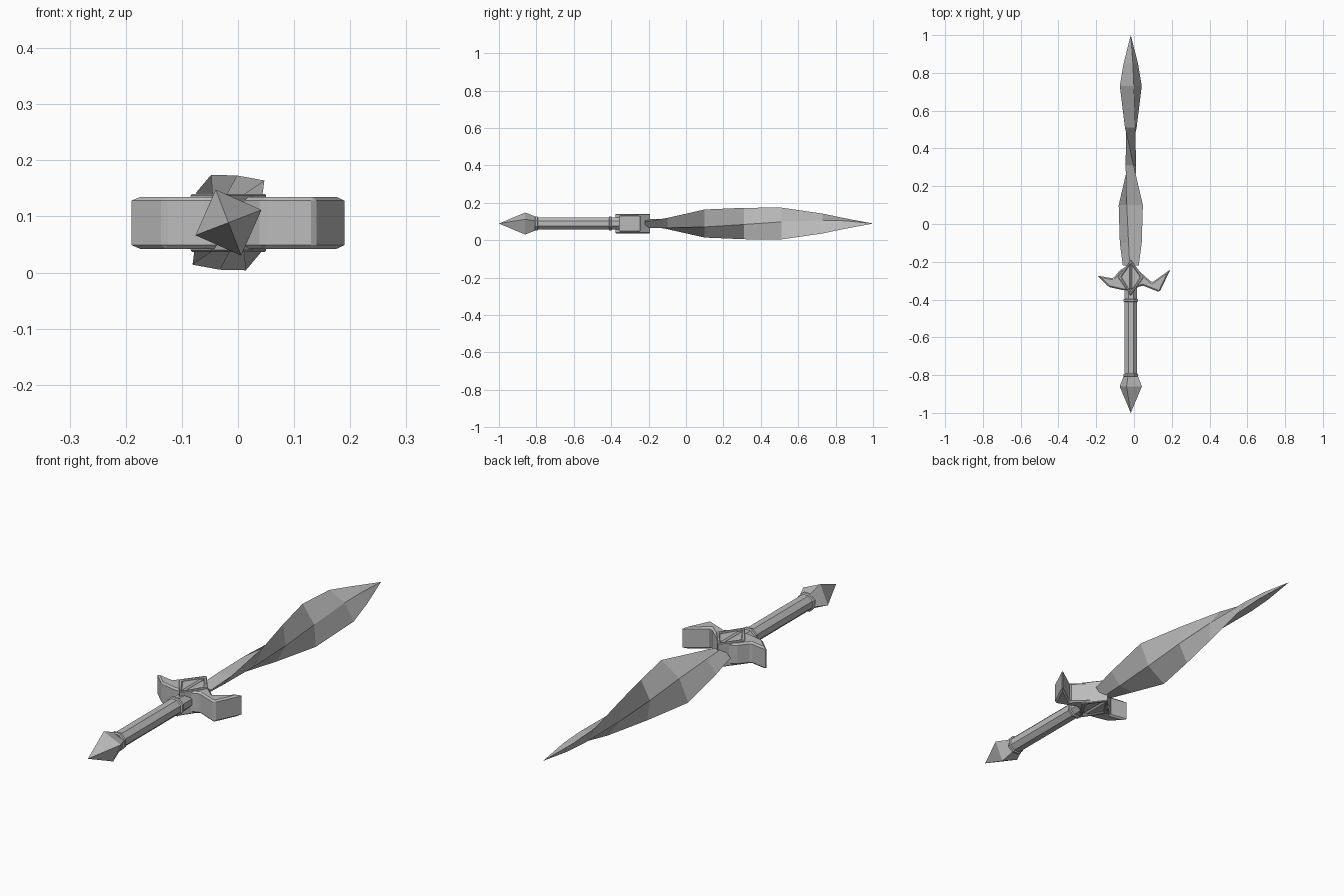
import bpy, bmesh, math

old = bpy.data.objects.get("Cube")
if old:
    bpy.data.objects.remove(old)

steel = bpy.data.materials.new("grey_steel")
steel.use_nodes = True
colour = (0.5, 0.5, 0.5, 1)
steel.diffuse_color = colour
steel.node_tree.nodes["Principled BSDF"].inputs["Base Color"].default_value = colour

CX, CZ = -0.017, 0.089   # long axis of the sword


def finish(name, bm, bevel=0):
    bmesh.ops.recalc_face_normals(bm, faces=bm.faces)
    mesh = bpy.data.meshes.new(name)
    bm.to_mesh(mesh)
    bm.free()
    mesh.materials.append(steel)
    obj = bpy.data.objects.new(name, mesh)
    bpy.context.collection.objects.link(obj)
    if bevel:
        mod = obj.modifiers.new("Bevel", "BEVEL")
        mod.width, mod.segments = bevel, 1
    return obj


def loft(name, sections):
    """Skin cross-sections (y, [(dx, dz), ...]) laid along the axis."""
    bm = bmesh.new()
    rings = [[bm.verts.new((CX + dx, y, CZ + dz)) for dx, dz in pts]
             for y, pts in sections]
    for a, b in zip(rings, rings[1:]):
        for i in range(len(a)):
            j = (i + 1) % len(a)
            bm.faces.new((a[i], a[j], b[j], b[i]))
    bm.faces.new(rings[0])
    bm.faces.new(rings[-1])
    bmesh.ops.remove_doubles(bm, verts=bm.verts, dist=0.0005)
    return finish(name, bm)


def circle(sides, radius, start=0):
    return [(radius * math.cos(math.radians(start) + math.tau * i / sides),
             radius * math.sin(math.radians(start) + math.tau * i / sides))
            for i in range(sides)]


def turned(name, sides, profile, start=0):
    return loft(name, [(y, circle(sides, r, start)) for y, r in profile])


def slab(outline, low, high):
    """Extrude a plan outline between two heights."""
    bm = bmesh.new()
    base = bm.faces.new([bm.verts.new((x, y, low)) for x, y in outline])
    new = bmesh.ops.extrude_face_region(bm, geom=[base])["geom"]
    for v in new:
        if isinstance(v, bmesh.types.BMVert):
            v.co.z = high
    bmesh.ops.recalc_face_normals(bm, faces=bm.faces)
    return bm


# Pommel, grip and its collars
turned("pommel", 4, [(-1, 0.0001), (-0.86, 0.063), (-0.795, 0.036)], 21)
turned("grip", 8, [(-0.81, 0.035), (-0.33, 0.035)], 22.5)
for name, y in (("pommel_collar", -0.8), ("guard_collar", -0.405)):
    turned(name, 8, [(y - 0.008, 0.036), (y - 0.005, 0.041),
                     (y + 0.005, 0.041), (y + 0.008, 0.036)], 22.5)

# Guard wings
left_wing = [(-0.017, -0.21), (0.045, -0.265), (0.095, -0.31), (0.193, -0.24),
             (0.137, -0.358), (0.127, -0.358), (0.045, -0.325), (-0.017, -0.35)]
right_wing = [(-0.017, -0.21), (-0.075, -0.245), (-0.11, -0.288), (-0.195, -0.273),
              (-0.132, -0.334), (-0.06, -0.35), (-0.017, -0.35)]
for name, outline in (("left_guard_wing", left_wing), ("right_guard_wing", right_wing)):
    finish(name, slab(outline, 0.042, 0.135), 0.007)

# Diamond boss with a raised rim and sunken panel on both faces
bm = slab([(CX, -0.19), (0.052, -0.28), (CX, -0.38), (-0.086, -0.28)], 0.037, 0.14)
caps = [f for f in bm.faces if abs(f.normal.z) > 0.9]
bmesh.ops.inset_individual(bm, faces=caps, thickness=0.018, depth=0)
bmesh.ops.inset_individual(bm, faces=caps, thickness=0.003, depth=-0.012)
finish("guard_diamond", bm, 0.003)

# Twisted blade: half width vector (dx, dz) and half thickness at each station
stations = [(-0.22, 0.042, 0.010, 0.024), (-0.1, 0.058, 0.030, 0.026),
            (0.1, 0.064, 0.075, 0.028), (0.31, 0.015, 0.084, 0.028),
            (0.51, -0.031, 0.085, 0.026), (0.73, -0.058, 0.053, 0.024),
            (0.85, -0.038, 0.028, 0.018), (1, -0.0001, 0, 0.0001)]
sections = []
for y, dx, dz, thick in stations:
    r = math.hypot(dx, dz)
    nx, nz = -dz / r * thick, dx / r * thick
    sections.append((y, [(dx, dz), (nx, nz), (-dx, -dz), (-nx, -nz)]))
loft("twisted_blade", sections)
